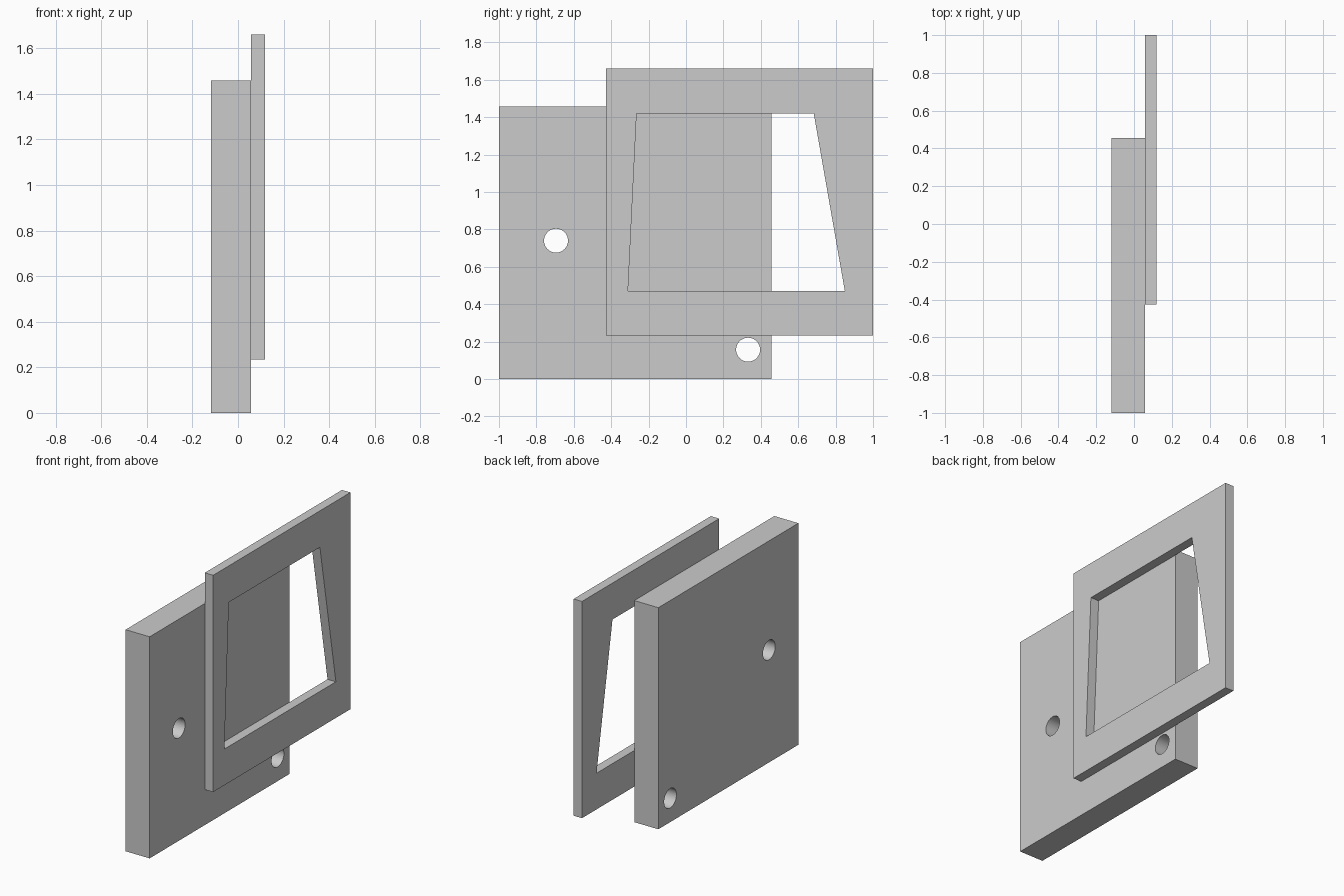
import bpy, bmesh
from math import cos, sin, pi, radians

if "Cube" in bpy.data.objects:
    bpy.data.objects.remove(bpy.data.objects["Cube"])


def rect(y0, z0, y1, z1):
    return [(y0, z0), (y1, z0), (y1, z1), (y0, z1)]


def circle(y, z, r, n=48):
    return [(y + r * cos(2 * pi * i / n), z + r * sin(2 * pi * i / n)) for i in range(n)]


def plate(name, loops, x0, x1):
    """Extrude a y-z profile (outline first, then holes) from x0 to x1."""
    curve = bpy.data.curves.new(name, 'CURVE')
    curve.dimensions = '2D'
    curve.fill_mode = 'BOTH'
    curve.extrude = (x1 - x0) / 2
    for loop in loops:
        spline = curve.splines.new('POLY')
        spline.points.add(len(loop) - 1)
        for point, (y, z) in zip(spline.points, loop):
            point.co = (y, z, 0, 1)
        spline.use_cyclic_u = True
    obj = bpy.data.objects.new(name, curve)
    bpy.context.collection.objects.link(obj)
    obj.location.x = (x0 + x1) / 2
    obj.rotation_euler = (radians(90), 0, radians(90))

    bpy.ops.object.select_all(action='DESELECT')
    obj.select_set(True)
    bpy.context.view_layer.objects.active = obj
    bpy.ops.object.convert(target='MESH')
    obj = bpy.context.object
    bm = bmesh.new()
    bm.from_mesh(obj.data)
    bmesh.ops.remove_doubles(bm, verts=bm.verts, dist=1e-5)
    bmesh.ops.recalc_face_normals(bm, faces=bm.faces)
    bm.to_mesh(obj.data)
    bm.free()
    bpy.ops.object.transform_apply(location=True, rotation=True, scale=True)
    bpy.ops.object.shade_smooth_by_angle(angle=radians(30))
    return obj


# Thick square plate with two round through-holes
plate("back_plate", [
    rect(-1.0, 0.0, 0.456, 1.458),
    circle(-0.695, 0.74, 0.064),
    circle(0.332, 0.157, 0.064),
], -0.118, 0.057)

# Thin square frame with a tapered window
plate("window_frame", [
    rect(-0.427, 0.234, 1.0, 1.66),
    [(-0.31, 0.472), (0.849, 0.472), (0.683, 1.42), (-0.264, 1.42)],
], 0.057, 0.118)
